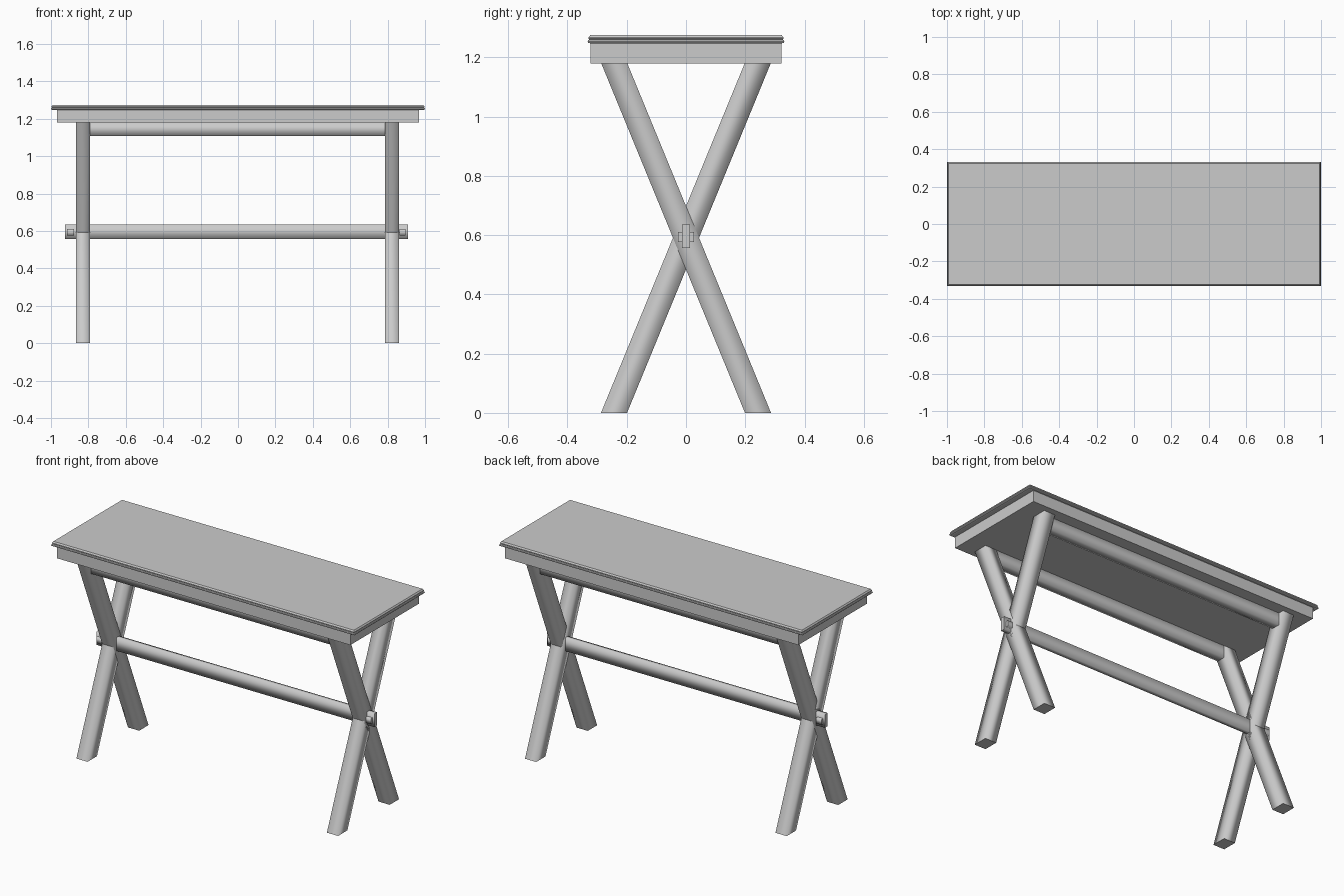
import bpy, bmesh

if "Cube" in bpy.data.objects:
    bpy.data.objects.remove(bpy.data.objects["Cube"])

grey = bpy.data.materials.new("light grey")
grey.diffuse_color = (0.6, 0.6, 0.6, 1)
grey.use_nodes = True
grey.node_tree.nodes["Principled BSDF"].inputs["Base Color"].default_value = grey.diffuse_color


def loft(name, rings, smooth=False):
    """Skin a stack of 4-point rings; smooth sides keep crisp end caps."""
    bm = bmesh.new()
    loops = [[bm.verts.new(p) for p in r] for r in rings]
    for a, b in zip(loops, loops[1:]):
        for i in range(4):
            j = (i + 1) % 4
            bm.faces.new((a[i], a[j], b[j], b[i])).smooth = smooth
    for cap in (loops[0][::-1], loops[-1]):
        f = bm.faces.new(cap)
        for e in f.edges:
            e.smooth = False
    bmesh.ops.recalc_face_normals(bm, faces=bm.faces)
    me = bpy.data.meshes.new(name)
    bm.to_mesh(me)
    bm.free()
    me.materials.append(grey)
    ob = bpy.data.objects.new(name, me)
    bpy.context.collection.objects.link(ob)
    return ob


def rect(cx, cy, hx, hy, z):
    return [(cx - hx, cy - hy, z), (cx + hx, cy - hy, z),
            (cx + hx, cy + hy, z), (cx - hx, cy + hy, z)]


def bar(name, x0, x1, y0, y1, z0, z1, smooth=True):
    """Beam running along x."""
    return loft(name, [[(x, y0, z0), (x, y1, z0), (x, y1, z1), (x, y0, z1)]
                       for x in (x0, x1)], smooth)


# Table top with moulded edge: (inset, height)
edge = [(0.010, 1.247), (0.002, 1.249), (0, 1.253), (0.002, 1.258),
        (0.006, 1.260), (0.003, 1.263), (0.003, 1.267), (0.009, 1.275)]
loft("table_top", [rect(0, 0, 1 - i, 0.332 - i, z) for i, z in edge])

# Solid apron below the top
loft("apron", [rect(0, 0, 0.967, 0.323, z) for z in (1.18, 1.248)])

# Crossed legs at both ends
for side, x in (("left", -0.828), ("right", 0.824)):
    for s, n in ((-1, "a"), (1, "b")):
        loft(f"{side}_leg_{n}",
             [rect(x, -s * 0.243, 0.037, 0.044, 0),
              rect(x, s * 0.243, 0.037, 0.044, 1.182)], True)

# Upper rails joining the leg tops
for s, n in ((-1, "front"), (1, "back")):
    ys = sorted((s * 0.2, s * 0.253))
    bar(f"{n}_rail", -0.81, 0.81, ys[0], ys[1], 1.108, 1.182)

# Central stretcher passing through the crossings, with locking pegs
bar("stretcher", -0.925, 0.909, -0.013, 0.013, 0.557, 0.636)
for n, x0, x1 in (("left", -0.914, -0.877), ("right", 0.863, 0.895)):
    bar(f"{n}_peg", x0, x1, -0.027, 0.027, 0.576, 0.61)
